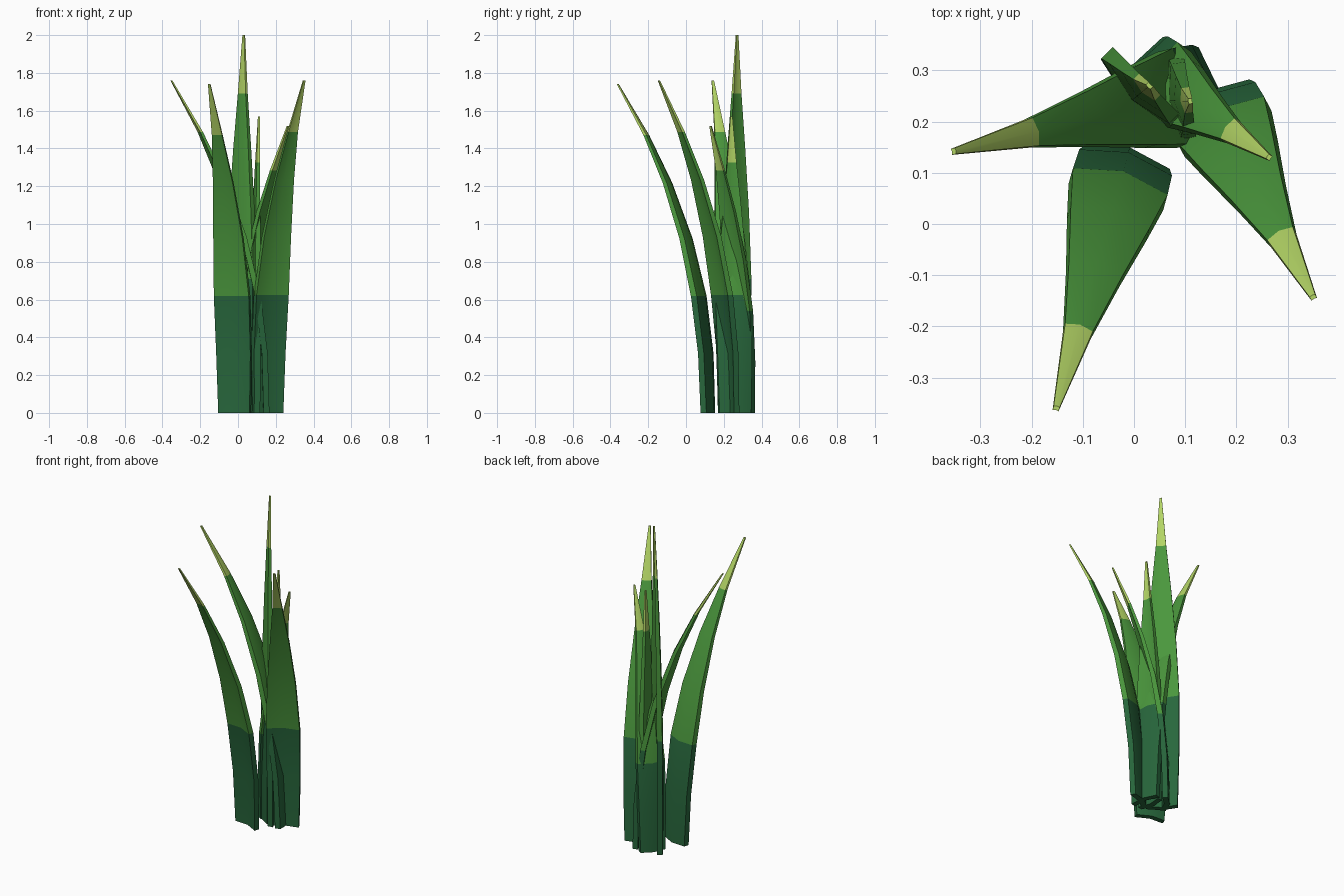
import bpy, bmesh
from mathutils import Vector

cube = bpy.data.objects.get("Cube")
if cube:
    bpy.data.objects.remove(cube, do_unlink=True)


def make_material(name, rgb):
    mat = bpy.data.materials.new(name)
    mat.use_nodes = True
    colour = (*rgb, 1.0)
    mat.diffuse_color = colour
    for node in mat.node_tree.nodes:
        if node.type == 'BSDF_PRINCIPLED':
            node.inputs["Base Color"].default_value = colour
            node.inputs["Roughness"].default_value = 0.8
    return mat


MATERIALS = [
    make_material("dark_base_green", (0.021, 0.135, 0.045)),
    make_material("leaf_green", (0.069, 0.31, 0.046)),
    make_material("pale_tip_green", (0.45, 0.66, 0.13)),
]

# Shared blade profile: (height fraction, half width, half thickness)
PROFILE = [
    (0.0, 0.086, 0.016),
    (0.18, 0.094, 0.016),
    (0.355, 0.096, 0.016),
    (0.53, 0.080, 0.014),
    (0.70, 0.054, 0.011),
    (0.845, 0.028, 0.008),
    (1.0, 0.006, 0.004),
]
BASE_TOP = 0.355
TIP_START = 0.845


def make_blade(name, base, tip, height, facing=None, scale=1.0):
    """Tapered, keeled leaf that curves from base to tip."""
    base, tip = Vector(base), Vector(tip)
    lean = tip - base
    forward = (Vector(facing) if facing else lean).normalized()
    side = Vector((-forward.y, forward.x))
    bm = bmesh.new()
    rings = []
    for t, half_width, half_thick in PROFILE:
        centre = base + lean * t ** 2.25
        w = half_width * scale
        keel = w * 0.22
        # folded cross-section with its keel on the outer side
        section = [(-w, -half_thick), (0, -half_thick - keel), (w, -half_thick),
                   (w, half_thick), (0, half_thick - keel), (-w, half_thick)]
        ring = []
        for across, out in section:
            p = centre + side * across + forward * (out + keel / 2)
            ring.append(bm.verts.new((p.x, p.y, t * height)))
        rings.append(ring)

    # colour bands follow the height of each segment
    for i, (low, high) in enumerate(zip(rings, rings[1:])):
        t = PROFILE[i][0]
        band = 0 if t < BASE_TOP else 1 if t < TIP_START else 2
        n = len(low)
        for j in range(n):
            k = (j + 1) % n
            bm.faces.new((low[j], low[k], high[k], high[j])).material_index = band
    bm.faces.new(rings[0][::-1]).material_index = 0
    bm.faces.new(rings[-1]).material_index = 2
    bmesh.ops.recalc_face_normals(bm, faces=bm.faces)

    mesh = bpy.data.meshes.new(name)
    bm.to_mesh(mesh)
    bm.free()
    for mat in MATERIALS:
        mesh.materials.append(mat)
    obj = bpy.data.objects.new(name, mesh)
    bpy.context.collection.objects.link(obj)
    bpy.ops.object.select_all(action='DESELECT')
    obj.select_set(True)
    bpy.context.view_layer.objects.active = obj
    bpy.ops.object.shade_smooth_by_angle(angle=0.7)
    return obj


# Strongly curved outer blades
make_blade("front_blade", (-0.015, 0.125), (-0.152, -0.36), 1.74)
make_blade("left_blade", (0.152, 0.237), (0.35, -0.143), 1.76)
make_blade("right_blade", (0.14, 0.26), (-0.352, 0.142), 1.76)
make_blade("back_blade", (0.02, 0.30), (0.264, 0.13), 1.52, scale=0.86)

# Nearly upright inner blades
make_blade("tall_blade", (0.008, 0.255), (0.03, 0.27), 2.0,
           facing=(0.7, 0.7), scale=1.04)
make_blade("short_blade", (0.082, 0.245), (0.11, 0.24), 1.57,
           facing=(1.0, 0.15), scale=0.88)
